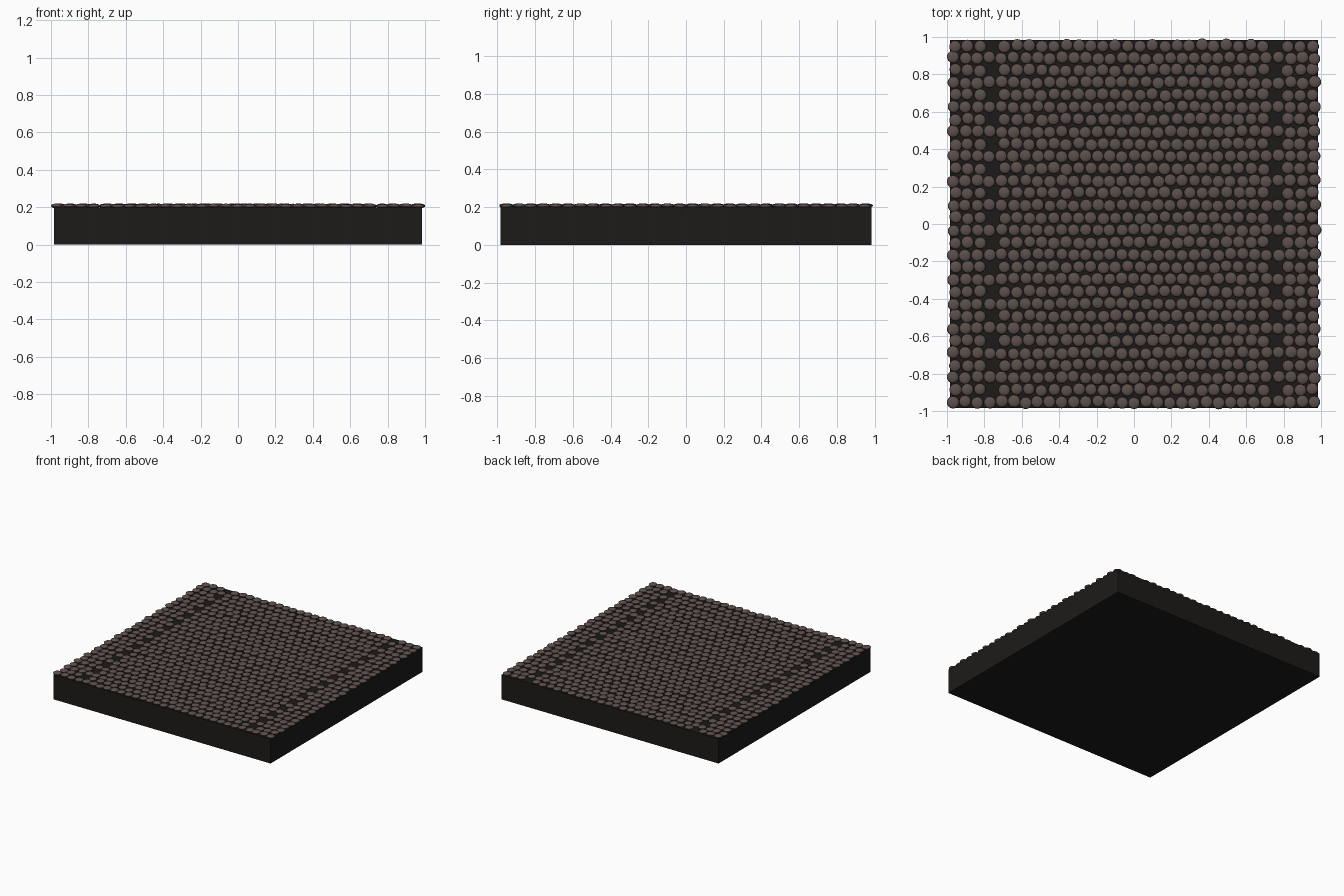
import bpy, bmesh, random

if "Cube" in bpy.data.objects:
    bpy.data.objects.remove(bpy.data.objects["Cube"])

random.seed(4)


def material(name, rgb):
    m = bpy.data.materials.new(name)
    m.diffuse_color = (*rgb, 1)
    m.use_nodes = True
    m.node_tree.nodes["Principled BSDF"].inputs["Base Color"].default_value = m.diffuse_color
    return m


dark = material("dark_mortar", (0.012, 0.011, 0.010))
stone = material("brown_stone", (0.105, 0.078, 0.070))


def box(name, size, loc, mat):
    bpy.ops.mesh.primitive_cube_add(size=1, location=loc)
    o = bpy.context.object
    o.name = name
    o.scale = size
    o.data.materials.append(mat)
    return o


# road bed
box("road_bed", (1.968, 1.968, 0.2), (0, 0, 0.1), dark)

# one rounded stone used as the template for all cobbles
bm = bmesh.new()
bmesh.ops.create_uvsphere(bm, u_segments=14, v_segments=8, radius=1)
bm.verts.index_update()
tv = [v.co.copy() for v in bm.verts]
tf = [[v.index for v in f.verts] for f in bm.faces]
bm.free()

# staggered rows of flattened cobbles, leaving out stones along two rail lines
verts, faces = [], []
ROWS, PITCH = 30, 0.0657
for r in range(ROWS):
    y = 0.953 - r * PITCH
    odd = r % 2
    count = 31 if odd else 30
    end = 0.966 if odd else 0.955
    for c in range(count):
        if not odd and c in (3, count - 4):
            continue
        x = -end + 2 * end * c / (count - 1)
        cx = x + random.uniform(-0.003, 0.003)
        cy = y + random.uniform(-0.006, 0.006)
        cz = 0.207 + random.uniform(-0.002, 0.002)
        rad = random.uniform(0.0315, 0.034)
        n = len(verts)
        verts += [(cx + v.x * rad, cy + v.y * rad, cz + v.z * 0.011) for v in tv]
        faces += [[i + n for i in f] for f in tf]

mesh = bpy.data.meshes.new("cobbles")
mesh.from_pydata(verts, [], faces)
mesh.materials.append(stone)
mesh.polygons.foreach_set("use_smooth", [True] * len(mesh.polygons))
bpy.context.collection.objects.link(bpy.data.objects.new("cobbles", mesh))
